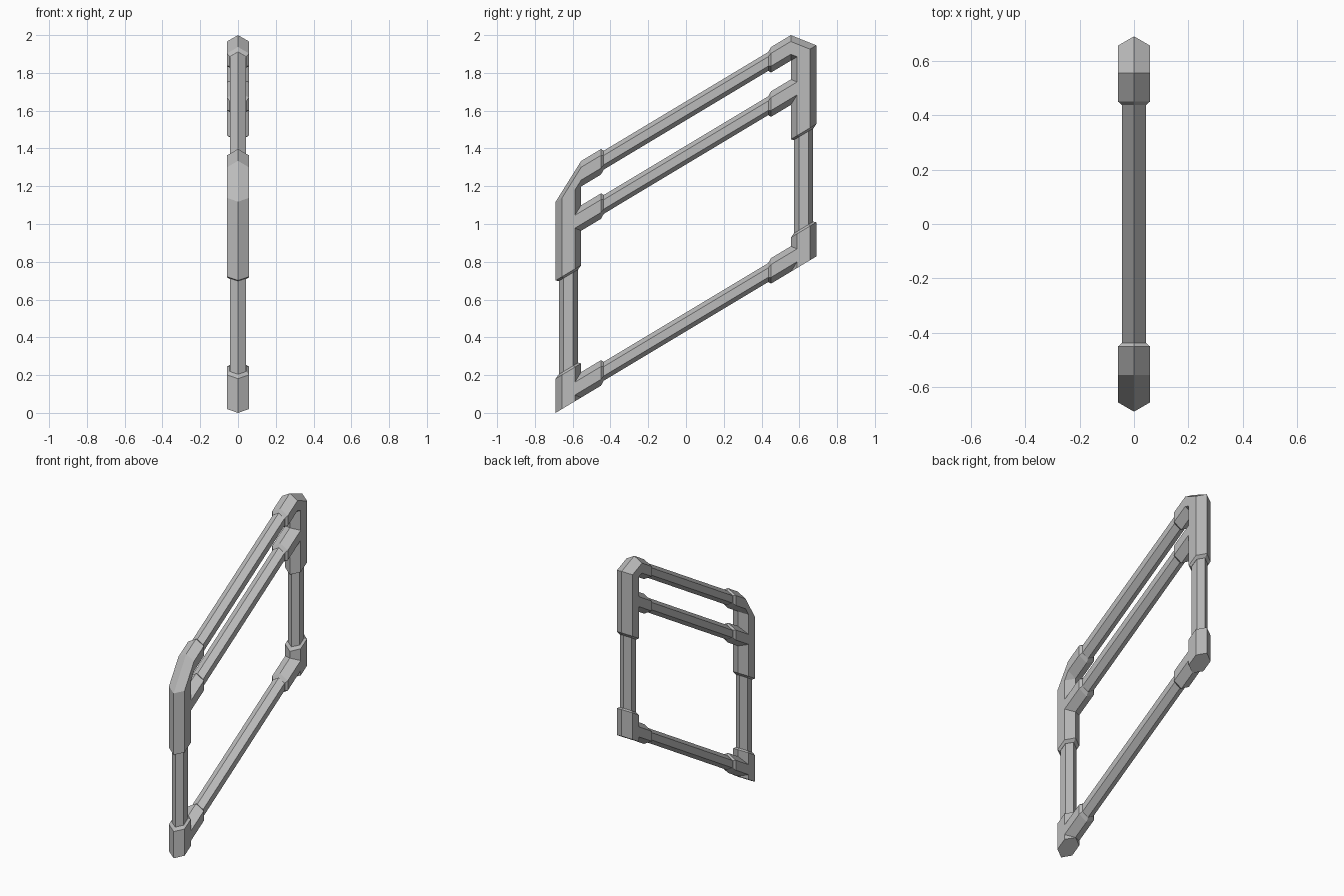
import bpy, bmesh, math
from mathutils import Vector

if "Cube" in bpy.data.objects:
    bpy.data.objects.remove(bpy.data.objects["Cube"], do_unlink=True)

SLOPE = 0.6            # rise of the stair per unit of run
R_SLEEVE, R_PIPE, R_LIP = 0.0675, 0.05, 0.052
POST_Y = 0.6225
LOW, MID, TOP = 0.4815, 1.365, 1.5995   # rail heights before the slope
SLEEVE_END, TAPER = 0.45, 0.013

metal = bpy.data.materials.new("grey metal")
metal.use_nodes = True
GREY = (0.5, 0.5, 0.5, 1)
metal.diffuse_color = GREY
metal.node_tree.nodes["Principled BSDF"].inputs["Base Color"].default_value = GREY


def hex_tube(name, rings):
    """Loft hexagons through (y, z, radius, kind) and slant the result."""
    bm = bmesh.new()
    loops = []
    for y, z, r, kind in rings:
        side = math.copysign(1, y)
        out = Vector((0, side, 0)) if kind == "post" else Vector((0, 0, 1))
        loop = []
        for k in range(6):
            a = math.radians(60 * k)
            p = Vector((r * math.sin(a), y, z)) + out * r * math.cos(a)
            p.z += SLOPE * p.y
            loop.append(bm.verts.new(p))
        loops.append(loop)
    for a, b in zip(loops, loops[1:]):
        for k in range(6):
            n = (k + 1) % 6
            bm.faces.new((a[k], a[n], b[n], b[k]))
    bm.faces.new(loops[0])
    bm.faces.new(loops[-1])
    bmesh.ops.recalc_face_normals(bm, faces=bm.faces)
    mesh = bpy.data.meshes.new(name)
    bm.to_mesh(mesh)
    bm.free()
    mesh.materials.append(metal)
    obj = bpy.data.objects.new(name, mesh)
    bpy.context.collection.objects.link(obj)


def sleeve_tip(s, z):
    """Rings closing a rail sleeve with a small tapered lip."""
    return [(s * SLEEVE_END, z, R_SLEEVE, "rail"),
            (s * (SLEEVE_END - TAPER), z, R_LIP, "rail")]


# Thin sloping rails
for name, z in (("bottom_rail", LOW), ("middle_rail", MID), ("top_rail", TOP)):
    hex_tube(name, [(-0.52, z, R_PIPE, "rail"), (0.52, z, R_PIPE, "rail")])

for s, end in ((-1, "front"), (1, "back")):
    y = s * POST_Y
    # Thin upright post
    hex_tube(end + "_post", [(y, 0.5, R_PIPE, "post"), (y, 1.2, R_PIPE, "post")])
    # Bottom corner fitting: upright socket and rail sleeve
    hex_tube(end + "_bottom_socket", [
        (y, LOW - R_SLEEVE, R_SLEEVE, "post"),
        (y, 0.595, R_SLEEVE, "post"),
        (y, 0.595 + TAPER, R_LIP, "post")])
    hex_tube(end + "_bottom_sleeve",
             [(y, LOW, R_SLEEVE, "rail")] + sleeve_tip(s, LOW))
    # Middle rail sleeve
    hex_tube(end + "_middle_sleeve",
             [(y, MID, R_SLEEVE, "rail")] + sleeve_tip(s, MID))
    # Upper fitting: upright sleeve bending into the top rail sleeve
    hex_tube(end + "_top_elbow", [
        (y, 1.115 - TAPER, R_LIP, "post"),
        (y, 1.115, R_SLEEVE, "post"),
        (y, TOP - R_SLEEVE, R_SLEEVE, "post"),
        (s * (POST_Y - R_SLEEVE), TOP, R_SLEEVE, "rail")] + sleeve_tip(s, TOP))
